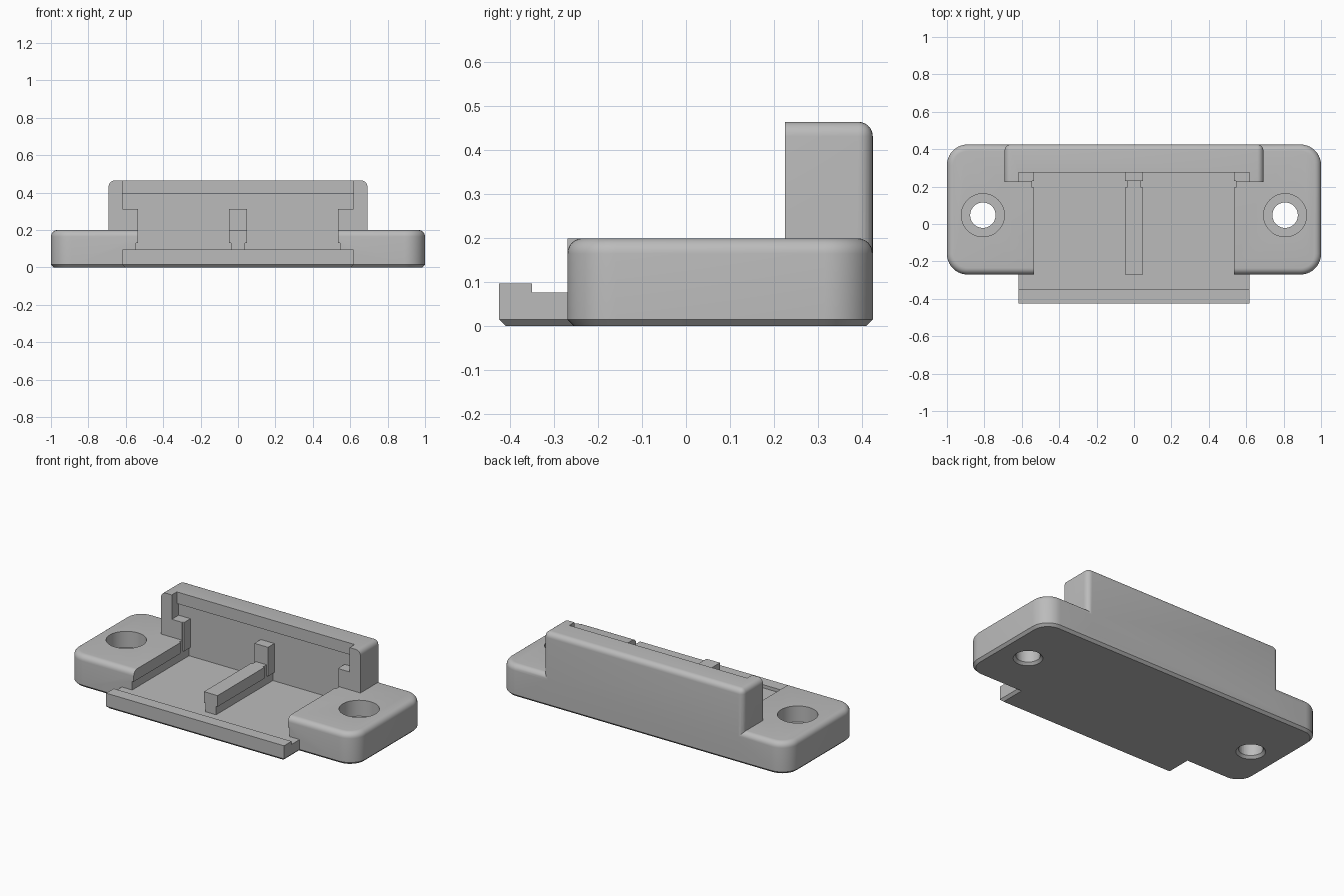
import bpy
import bmesh
import math

cube = bpy.data.objects.get("Cube")
if cube:
    bpy.data.objects.remove(cube, do_unlink=True)

grey = bpy.data.materials.new("plain_grey")
grey.use_nodes = True
COLOUR = (0.5, 0.5, 0.5, 1)
grey.diffuse_color = COLOUR
grey.node_tree.nodes["Principled BSDF"].inputs["Base Color"].default_value = COLOUR


def finish(name, bm):
    bmesh.ops.recalc_face_normals(bm, faces=bm.faces)
    mesh = bpy.data.meshes.new(name)
    bm.to_mesh(mesh)
    bm.free()
    mesh.materials.append(grey)
    obj = bpy.data.objects.new(name, mesh)
    bpy.context.collection.objects.link(obj)
    return obj


def box_mesh(half_x, y, z):
    bm = bmesh.new()
    bmesh.ops.create_cube(bm, size=1)
    for v in bm.verts:
        v.co.x *= 2 * half_x
        v.co.y = y[0] if v.co.y < 0 else y[1]
        v.co.z = z[0] if v.co.z < 0 else z[1]
    return bm


def box(name, half_x, y, z):
    return finish(name, box_mesh(half_x, y, z))


def bevel(bm, rule, size, segments):
    """Bevel the edges whose two end points satisfy the rule."""
    edges = [e for e in bm.edges if rule(e.verts[0].co, e.verts[1].co)]
    bmesh.ops.bevel(bm, geom=edges, offset=size, segments=segments,
                    profile=0.5, affect='EDGES', clamp_overlap=True)


def combine(target, other, operation):
    mod = target.modifiers.new(operation, 'BOOLEAN')
    mod.operation = operation
    mod.solver = 'EXACT'
    mod.object = other
    bpy.context.view_layer.objects.active = target
    bpy.ops.object.modifier_apply(modifier=mod.name)
    bpy.data.objects.remove(other, do_unlink=True)


def cylinder(x, y, r_low, r_high, z):
    bm = bmesh.new()
    bmesh.ops.create_cone(bm, cap_ends=True, segments=48, radius1=r_low,
                          radius2=r_high, depth=z[1] - z[0])
    bmesh.ops.translate(bm, verts=bm.verts, vec=(x, y, (z[0] + z[1]) / 2))
    return finish("hole_cutter", bm)


FRONT, BACK = -0.27, 0.425
FLOOR, DECK, TOP = 0.077, 0.2, 0.465
STEP = 0.13

# Mounting plate with round corners, filleted top and chamfered bottom
bm = box_mesh(1, (FRONT, BACK), (0, DECK))
bevel(bm, lambda a, b: abs(a.z - b.z) > 0.1, 0.11, 10)
bevel(bm, lambda a, b: min(a.z, b.z) > DECK - 1e-4, 0.035, 6)
bevel(bm, lambda a, b: max(a.z, b.z) < 1e-4, 0.015, 1)
body = finish("mounting_bracket", bm)

# Upright back wall, rounded on its back, sides and top
bm = box_mesh(0.692, (0.225, BACK), (0.05, TOP))
bevel(bm, lambda a, b: min(a.y, b.y) > BACK - 1e-4 and max(a.z, b.z) > 0.1
      or (min(a.z, b.z) > TOP - 1e-4 and abs(a.y - b.y) > 0.1), 0.033, 6)
combine(body, finish("back_wall", bm), 'UNION')

# Channel, undercut groove, corner relief, wall pocket and lip opening
for half_x, y, z in [
    (0.535, (-0.6, 0.293), (STEP, 0.35)),
    (0.545, (-0.6, 0.293), (FLOOR, STEP + 0.001)),
    (0.545, (0.195, 0.23), (FLOOR, 0.35)),
    (0.617, (0.1, 0.293), (0.312, 0.392)),
    (0.617, (0.1, 0.275), (0.35, 0.6)),
]:
    combine(body, box("channel_cutter", half_x, y, z), 'DIFFERENCE')

# Front tongue with raised lip
bm = box_mesh(0.617, (-0.425, -0.1), (0, FLOOR))
bevel(bm, lambda a, b: max(a.z, b.z) < 1e-4 and
      (max(a.y, b.y) < -0.4 or abs(a.y - b.y) > 0.1), 0.015, 1)
combine(body, finish("tongue", bm), 'UNION')
combine(body, box("lip", 0.617, (-0.425, -0.35), (0.05, 0.097)), 'UNION')

# Central rib with narrow foot, neck and rear post
for name, half_x, y, z in [
    ("rib_foot", 0.037, (FRONT, 0.32), (0.05, STEP + 0.01)),
    ("rib_head", 0.047, (FRONT, 0.195), (STEP, DECK)),
    ("rib_neck", 0.037, (0.18, 0.25), (0.05, DECK)),
    ("rib_post", 0.047, (0.23, 0.32), (STEP, 0.312)),
]:
    combine(body, box(name, half_x, y, z), 'UNION')

# Counterbored screw holes with a chamfered underside
for side in (-1, 1):
    x, y = side * 0.808, 0.047
    for low, high, z in [(0.068, 0.068, (-0.1, 0.3)),
                         (0.115, 0.115, (0.1, 0.3)),
                         (0.085, 0.067, (-0.002, 0.016))]:
        combine(body, cylinder(x, y, low, high, z), 'DIFFERENCE')

bpy.ops.object.select_all(action='DESELECT')
body.select_set(True)
bpy.context.view_layer.objects.active = body
bpy.ops.object.shade_smooth_by_angle(angle=math.radians(30))
